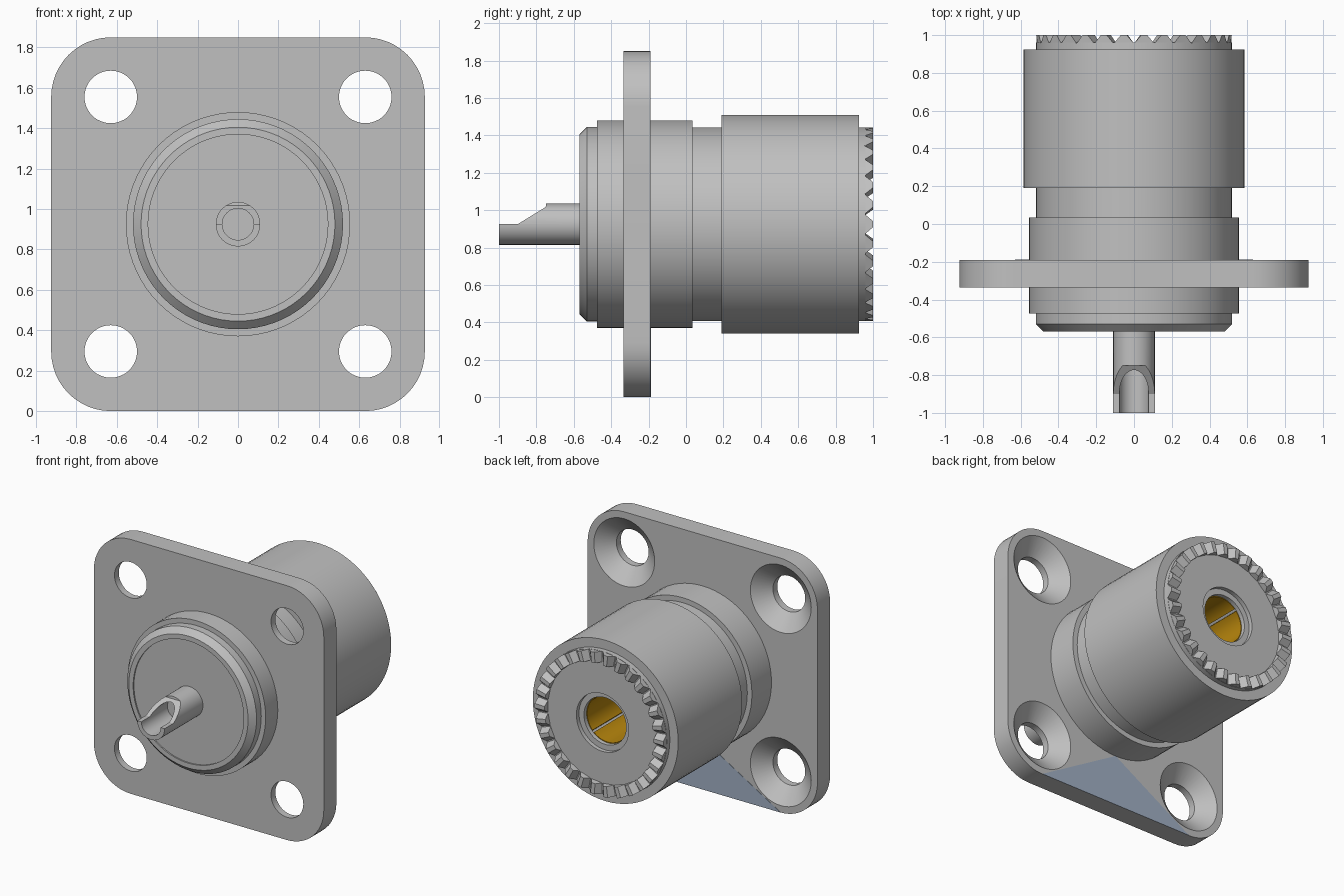
import bpy, bmesh, math
from mathutils import Matrix, Vector

if "Cube" in bpy.data.objects:
    bpy.data.objects.remove(bpy.data.objects["Cube"])

AXIS_Z = 0.925      # height of the connector axis


def material(name, rgb):
    m = bpy.data.materials.new(name)
    m.use_nodes = True
    m.diffuse_color = (*rgb, 1)
    m.node_tree.nodes["Principled BSDF"].inputs["Base Color"].default_value = (*rgb, 1)
    return m


silver = material("silver metal", (0.53, 0.53, 0.53))
gold = material("gold contact", (0.48, 0.24, 0.004))
slate = material("slate blue", (0.36, 0.44, 0.56))


def finish(bm, name, mat, smooth=True):
    """Turn a bmesh into an object centred on the connector axis."""
    bmesh.ops.remove_doubles(bm, verts=bm.verts, dist=1e-5)
    bmesh.ops.recalc_face_normals(bm, faces=bm.faces)
    mesh = bpy.data.meshes.new(name)
    bm.to_mesh(mesh)
    bm.free()
    mesh.materials.append(mat)
    obj = bpy.data.objects.new(name, mesh)
    bpy.context.collection.objects.link(obj)
    obj.location.z = AXIS_Z
    if smooth:
        smooth_by_angle(obj)
    return obj


def select_only(obj):
    bpy.ops.object.select_all(action='DESELECT')
    obj.select_set(True)
    bpy.context.view_layer.objects.active = obj


def smooth_by_angle(obj):
    select_only(obj)
    bpy.ops.object.shade_smooth_by_angle(angle=math.radians(25))


def lathe(name, profile, mat, at=(0, 0), steps=72):
    """Revolve (radius, y) points about the y axis."""
    bm = bmesh.new()
    vs = [bm.verts.new((r, y, 0)) for r, y in profile]
    edges = [bm.edges.new(pair) for pair in zip(vs, vs[1:])]
    bmesh.ops.spin(bm, geom=vs + edges, cent=(0, 0, 0), axis=(0, 1, 0),
                   angle=math.tau, steps=steps, use_merge=False)
    bmesh.ops.translate(bm, verts=bm.verts, vec=(at[0], 0, at[1]))
    return finish(bm, name, mat)


def prism(name, points, direction, mat, smooth=False):
    """Extrude a flat polygon along a vector."""
    bm = bmesh.new()
    face = bm.faces.new([bm.verts.new(p) for p in points])
    new = bmesh.ops.extrude_face_region(bm, geom=[face])["geom"]
    bmesh.ops.translate(bm, vec=direction,
                        verts=[v for v in new if isinstance(v, bmesh.types.BMVert)])
    return finish(bm, name, mat, smooth)


def cut(obj, cutter):
    cutter.hide_render = True
    select_only(obj)
    mod = obj.modifiers.new("cut", 'BOOLEAN')
    mod.operation, mod.solver, mod.object = 'DIFFERENCE', 'EXACT', cutter
    bpy.ops.object.modifier_apply(modifier=mod.name)
    bpy.data.objects.remove(cutter)


# Square flange with rounded corners
half, corner, front, back = 0.925, 0.295, -0.335, -0.19
outline = []
for q in range(4):
    mid = math.radians(45 + 90 * q)
    cx = math.copysign(half - corner, math.cos(mid))
    cz = math.copysign(half - corner, math.sin(mid))
    for i in range(13):
        a = math.radians(90 * q + 7.5 * i)
        outline.append((cx + corner * math.cos(a), front, cz + corner * math.sin(a)))
flange = prism("flange", outline, (0, back - front, 0), silver)

# Four countersunk screw holes
for sx in (-1, 1):
    for sz in (-1, 1):
        cut(flange, lathe("hole_cutter",
                          [(0, -0.5), (0.13, -0.5), (0.13, -0.285), (0.245, back),
                           (0.245, 0), (0, 0)], silver, (sx * 0.63, sz * 0.63), 48))
smooth_by_angle(flange)

# Tinted triangle on the back of the flange
prism("flange_back_patch",
      [(-0.63, back, -half), (0.63, back, -half), (0, back, -0.555)],
      (0, 0.002, 0), slate)

# Front boss with a chamfered lip
lathe("front_boss",
      [(0, -0.56), (0.445, -0.56), (0.445, -0.57), (0.48, -0.57), (0.52, -0.53),
       (0.52, -0.475), (0.555, -0.475), (0.555, 0.035), (0, 0.035)], silver)

# Neck, barrel and socket bore
lathe("barrel",
      [(0, 0.03), (0.518, 0.03), (0.518, 0.19), (0.585, 0.19), (0.585, 0.925),
       (0.518, 0.925), (0.518, 0.96), (0.21, 0.96), (0.21, 0.93), (0.17, 0.93),
       (0.17, 0.9), (0.2, 0.9), (0.2, 0.2), (0, 0.2)], silver)

# Ring of locking teeth around the socket face
bm = bmesh.new()
teeth = 30
pitch = math.tau / teeth
for t in range(teeth):
    rings = []
    for r in (0.44, 0.518):
        ring = []
        for offset, y in ((-0.5, 0.955), (0.5, 0.955), (0.15, 1.0), (-0.15, 1.0)):
            a = (t + offset) * pitch
            ring.append(bm.verts.new((r * math.cos(a), y, r * math.sin(a))))
        rings.append(ring)
    inner, outer = rings
    bm.faces.new(inner)
    bm.faces.new(outer[::-1])
    for i in range(1, 4):
        j = (i + 1) % 4
        bm.faces.new((inner[i], inner[j], outer[j], outer[i]))
finish(bm, "locking_teeth", silver, smooth=False)

# Gold socket contact, split by two crossing slots
contact = lathe("socket_contact",
                [(0, 0.22), (0.19, 0.22), (0.19, 0.9), (0.165, 0.9), (0.165, 0.26),
                 (0, 0.26)], gold, steps=48)
for angle in (45, 135):
    turn = Matrix.Rotation(math.radians(angle), 3, 'Y')
    corners = [turn @ Vector((x, 0.4, z))
               for x, z in ((-0.3, -0.008), (0.3, -0.008), (0.3, 0.008), (-0.3, 0.008))]
    cut(contact, prism("slot_cutter", corners, (0, 0.6, 0), gold))
smooth_by_angle(contact)

# Solder cup: hollow pin with its upper half cut away
cup = lathe("solder_cup",
            [(0, -0.5), (0.11, -0.5), (0.11, -1), (0.078, -1), (0.078, -0.7), (0, -0.7)],
            silver, steps=48)
cut(cup, prism("cup_cutter",
               [(-0.2, -1.1, 0), (-0.2, -0.9, 0), (-0.2, -0.75, 0.092),
                (-0.2, -0.74, 0.2), (-0.2, -1.1, 0.2)], (0.4, 0, 0), silver))
smooth_by_angle(cup)
